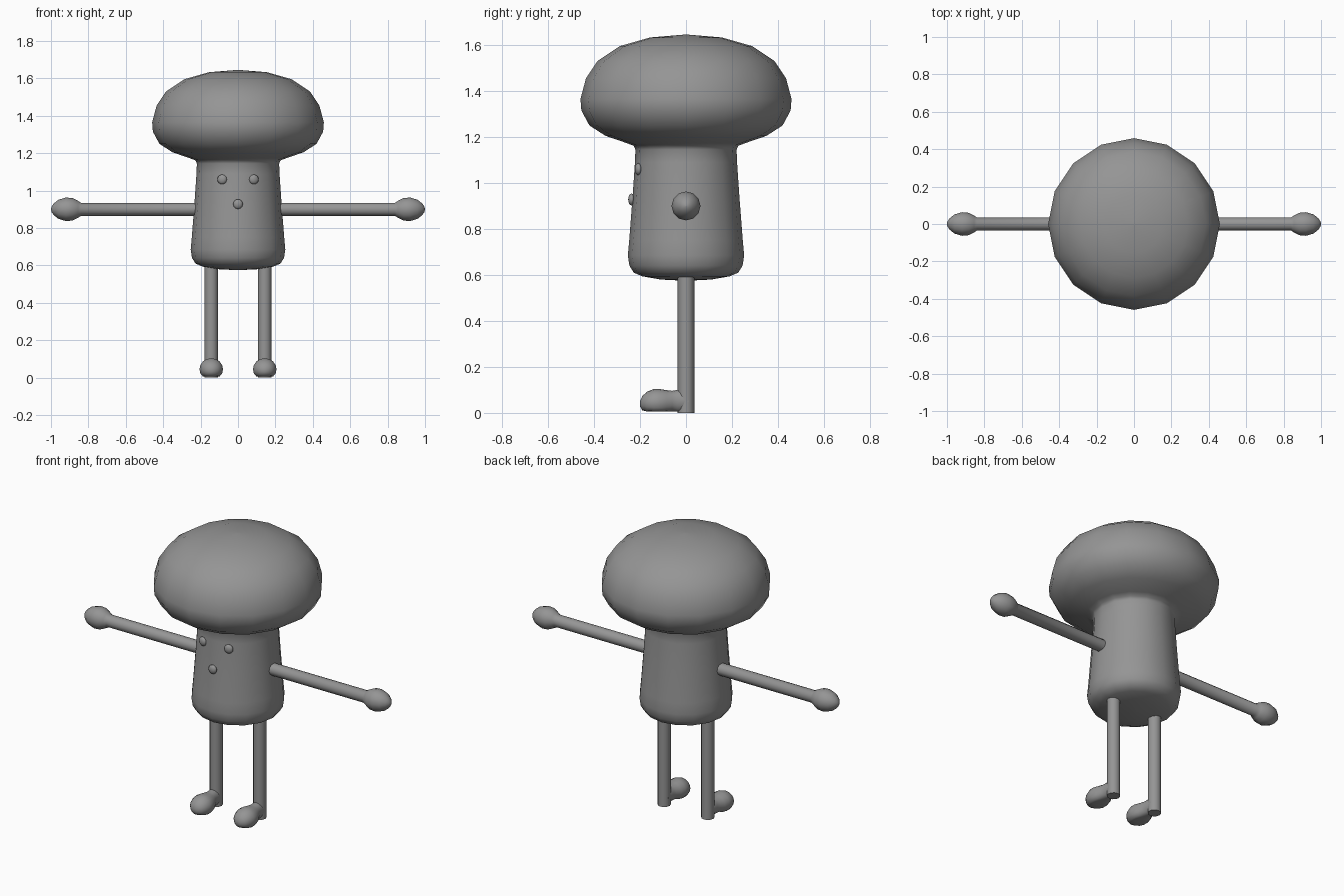
import bpy, bmesh, math
from mathutils import Matrix, Vector

if "Cube" in bpy.data.objects:
    bpy.data.objects.remove(bpy.data.objects["Cube"])

grey = bpy.data.materials.new("plain grey")
grey.diffuse_color = (0.3, 0.3, 0.3, 1)
grey.use_nodes = True
grey.node_tree.nodes["Principled BSDF"].inputs["Base Color"].default_value = grey.diffuse_color


def finish(name, bm, angle=60):
    bmesh.ops.remove_doubles(bm, verts=bm.verts, dist=1e-5)
    bmesh.ops.recalc_face_normals(bm, faces=bm.faces)
    mesh = bpy.data.meshes.new(name)
    bm.to_mesh(mesh)
    bm.free()
    obj = bpy.data.objects.new(name, mesh)
    bpy.context.collection.objects.link(obj)
    mesh.materials.append(grey)
    bpy.context.view_layer.objects.active = obj
    obj.select_set(True)
    bpy.ops.object.shade_smooth_by_angle(angle=math.radians(angle))
    obj.select_set(False)
    return obj


def loft(name, rings, angle=60):
    """Skin a list of closed rings of points and cap both ends."""
    bm = bmesh.new()
    loops = [[bm.verts.new(p) for p in ring] for ring in rings]
    n = len(loops[0])
    for a, b in zip(loops, loops[1:]):
        for i in range(n):
            j = (i + 1) % n
            bm.faces.new((a[i], a[j], b[j], b[i]))
    bm.faces.new(loops[0])
    bm.faces.new(loops[-1])
    return finish(name, bm, angle)


def circle(n):
    return [(math.cos(t), math.sin(t)) for t in (2 * math.pi * i / n for i in range(n))]


# stem and cap, one lathed skin
profile = [(0.01, 0.575), (0.11, 0.58), (0.19, 0.594), (0.227, 0.61), (0.246, 0.64),
           (0.253, 0.685), (0.247, 0.75), (0.233, 0.93), (0.222, 1.09), (0.22, 1.145),
           (0.228, 1.162), (0.257, 1.173), (0.35, 1.205), (0.42, 1.25), (0.455, 1.315),
           (0.459, 1.365), (0.435, 1.455), (0.385, 1.53), (0.288, 1.595), (0.155, 1.633),
           (0.01, 1.645)]
loft("stem_and_cap", [[(r * c, r * s, z) for c, s in circle(16)] for r, z in profile], 80)

arm = [(0.19, 0.035), (0.84, 0.035), (0.855, 0.045), (0.885, 0.06), (0.92, 0.063),
       (0.96, 0.051), (0.985, 0.031), (0.996, 0.016), (1.0, 0.002)]
# foot sections: y, half width, half height, centre height
foot = [(0.01, 0.034, 0.048, 0.05), (-0.038, 0.036, 0.05, 0.05), (-0.06, 0.042, 0.046, 0.05),
        (-0.085, 0.054, 0.053, 0.046), (-0.115, 0.063, 0.059, 0.045),
        (-0.14, 0.063, 0.059, 0.045), (-0.17, 0.053, 0.048, 0.044),
        (-0.19, 0.036, 0.031, 0.042), (-0.2, 0.012, 0.012, 0.04)]

for side, sx in (("left", -1), ("right", 1)):
    # arm with a rounded hand
    loft(side + "_arm", [[(sx * x, r * c, 0.9 + r * s) for c, s in circle(12)] for x, r in arm])
    # straight leg
    loft(side + "_leg", [[(sx * 0.143 + 0.036 * c, 0.036 * s, z) for c, s in circle(12)]
                         for z in (0.0, 0.62)])
    # foot with a flattened sole
    loft(side + "_foot", [[(sx * 0.143 + w * c, y, max(0.006, zc + h * s)) for c, s in circle(16)]
                          for y, w, h, zc in foot])

# eyes and nose: flattened beads lying on the stem
for name, x, y, z in (("left_eye", -0.085, -0.208, 1.06), ("right_eye", 0.085, -0.208, 1.06),
                      ("nose", 0, -0.237, 0.928)):
    bm = bmesh.new()
    bmesh.ops.create_uvsphere(bm, u_segments=12, v_segments=8, radius=0.026)
    turn = Vector((0, -1, 0)).rotation_difference(Vector((x * 0.5, y, 0))).to_matrix().to_4x4()
    bmesh.ops.transform(bm, verts=bm.verts, matrix=Matrix.Translation((x, y, z)) @ turn
                        @ Matrix.Diagonal((1, 0.55, 1, 1)))
    finish(name, bm)
